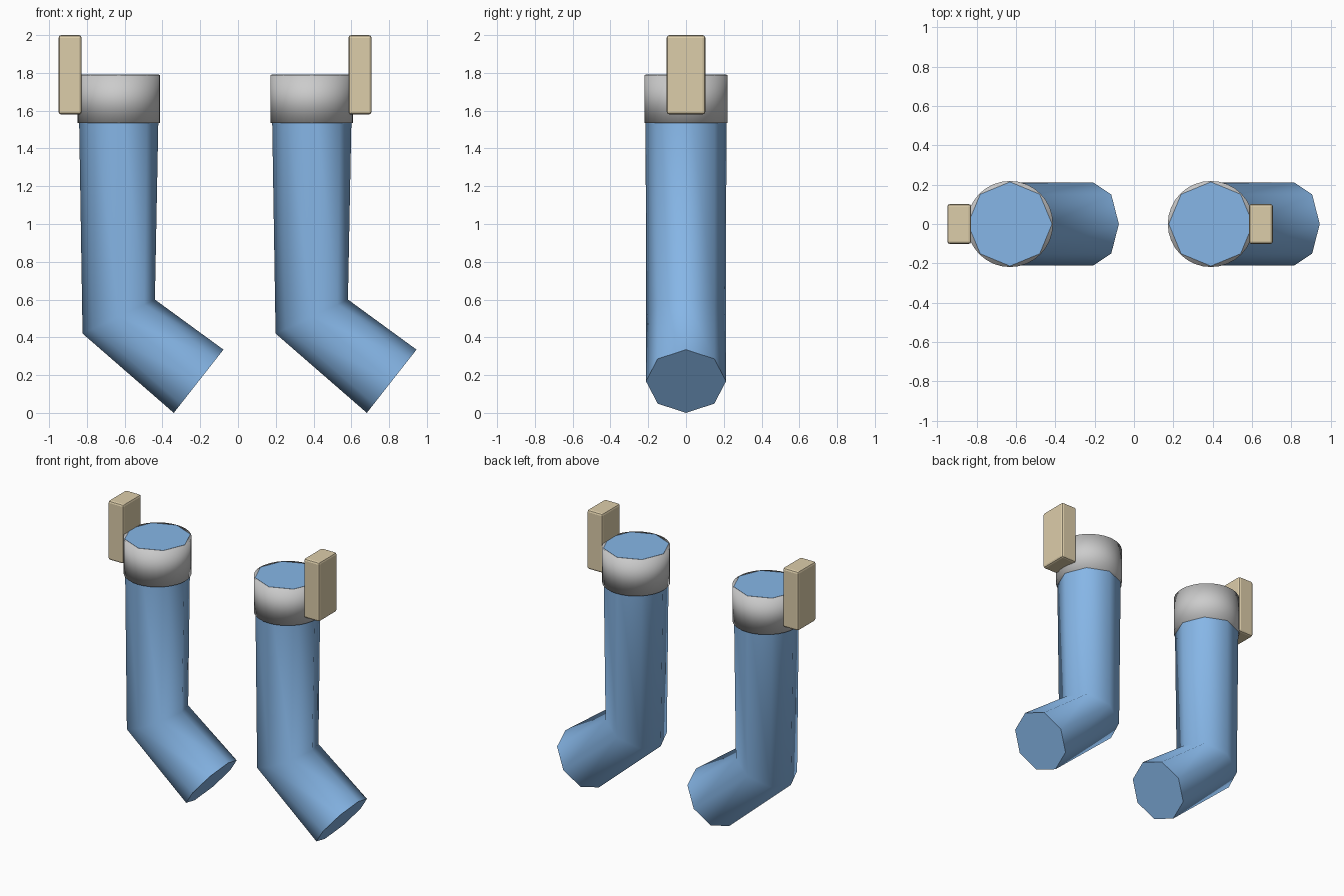
import bpy, bmesh, math
from mathutils import Vector

if "Cube" in bpy.data.objects:
    bpy.data.objects.remove(bpy.data.objects["Cube"])


def material(name, color):
    m = bpy.data.materials.new(name)
    m.diffuse_color = color
    m.use_nodes = True
    m.node_tree.nodes["Principled BSDF"].inputs["Base Color"].default_value = m.diffuse_color
    return m


BLUE = material("blue_knit", (0.24, 0.47, 0.80, 1))
TAN = material("tan_wood", (0.72, 0.61, 0.40, 1))


def shade(ob, degrees):
    bpy.ops.object.select_all(action='DESELECT')
    ob.select_set(True)
    bpy.context.view_layer.objects.active = ob
    bpy.ops.object.shade_smooth_by_angle(angle=math.radians(degrees))


def make_sock(name, dx):
    # Eight-sided tube: each ring is (outer x, z), (inner x, z), y radius
    rings = [((-0.845, 1.791), (-0.417, 1.791), 0.214),
             ((-0.823, 0.42), (-0.44, 0.60), 0.212),
             ((-0.34, 0.0), (-0.077, 0.335), 0.212)]
    bm = bmesh.new()
    loops = []
    for a, b, r in rings:
        a, b = Vector((a[0] + dx, 0, a[1])), Vector((b[0] + dx, 0, b[1]))
        c, u = (a + b) / 2, (b - a) / 2
        loops.append([bm.verts.new(c + u * math.cos(t) + Vector((0, r * math.sin(t), 0)))
                      for t in (k * math.pi / 4 for k in range(8))])
    for top, low in zip(loops, loops[1:]):
        for k in range(8):
            n = (k + 1) % 8
            bm.faces.new((top[k], top[n], low[n], low[k]))
    bm.faces.new(loops[0])
    bm.faces.new(loops[-1])
    bmesh.ops.recalc_face_normals(bm, faces=bm.faces)
    me = bpy.data.meshes.new(name)
    bm.to_mesh(me)
    bm.free()
    me.materials.append(BLUE)
    ob = bpy.data.objects.new(name, me)
    bpy.context.collection.objects.link(ob)
    shade(ob, 65)


def make_cuff(name, x):
    # Round band, smooth all over
    bpy.ops.mesh.primitive_cylinder_add(vertices=32, radius=0.219, depth=0.255,
                                        location=(x, 0, 1.6625))
    ob = bpy.context.object
    ob.name = name
    bpy.ops.object.shade_smooth()


def make_peg(name, x):
    # Upright clip block with softened edges
    bpy.ops.mesh.primitive_cube_add(size=1, location=(x, 0, 1.79))
    ob = bpy.context.object
    ob.name = name
    ob.scale = (0.122, 0.204, 0.42)
    bpy.ops.object.transform_apply(location=False, rotation=False, scale=True)
    ob.data.materials.append(TAN)
    bev = ob.modifiers.new("soft_edges", 'BEVEL')
    bev.width = 0.014
    bev.segments = 2


for side, dx, peg_x in (("left", 0.0, -0.889), ("right", 1.022, 0.646)):
    make_sock(side + "_sock", dx)
    make_cuff(side + "_cuff", -0.631 + dx)
    make_peg(side + "_peg", peg_x)
